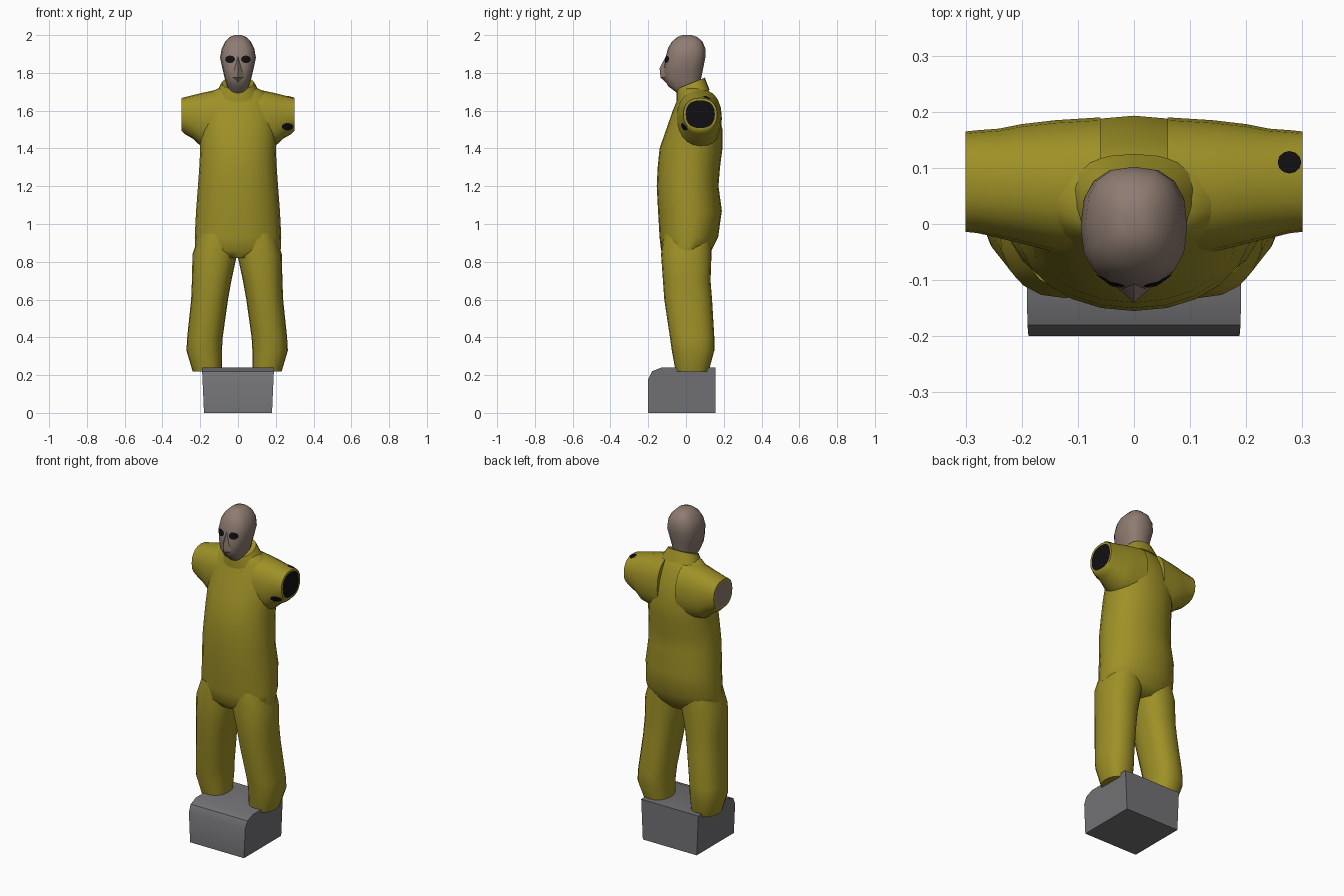
import bpy
import bmesh
from math import cos, sin, pi, radians, copysign
from mathutils import Vector
from mathutils.bvhtree import BVHTree

cube = bpy.data.objects.get("Cube")
if cube:
    bpy.data.objects.remove(cube, do_unlink=True)


def material(name, color):
    mat = bpy.data.materials.new(name)
    mat.use_nodes = True
    rgba = (*color, 1)
    mat.diffuse_color = rgba
    bsdf = next(n for n in mat.node_tree.nodes if n.type == "BSDF_PRINCIPLED")
    bsdf.inputs["Base Color"].default_value = rgba
    return mat


YELLOW = material("mustard cloth", (0.34, 0.28, 0.02))
SKIN = material("dull skin", (0.27, 0.20, 0.165))
GREY = material("stone grey", (0.17, 0.17, 0.18))
BLACK = material("black", (0.005, 0.005, 0.006))


def finish(name, bm, mats, angle=50):
    """Turn a bmesh into a smooth-shaded object."""
    bmesh.ops.recalc_face_normals(bm, faces=bm.faces)
    mesh = bpy.data.meshes.new(name)
    bm.to_mesh(mesh)
    obj = bpy.data.objects.new(name, mesh)
    bpy.context.collection.objects.link(obj)
    for mat in mats:
        mesh.materials.append(mat)
    bpy.ops.object.select_all(action="DESELECT")
    obj.select_set(True)
    bpy.context.view_layer.objects.active = obj
    bpy.ops.object.shade_smooth_by_angle(angle=radians(angle))
    tree = BVHTree.FromBMesh(bm)
    bm.free()
    return tree


def loft(name, rings, mats, axis="z", sides=20, power=2.3, tilt=0, end_inset=0):
    """Skin rounded sections, each given as (height, a_min, a_max, b_min, b_max)."""
    bm = bmesh.new()
    loops = []
    for h, a0, a1, b0, b1 in rings:
        loop = []
        for i in range(sides):
            t = 2 * pi * i / sides
            u = copysign(abs(cos(t)) ** (2 / power), cos(t))
            v = copysign(abs(sin(t)) ** (2 / power), sin(t))
            a = (a0 + a1 + u * (a1 - a0)) / 2
            b = (b0 + b1 + v * (b1 - b0)) / 2
            co = (a, b, h + tilt * b) if axis == "z" else (h, a, b)
            loop.append(bm.verts.new(co))
        loops.append(loop)
    for low, high in zip(loops, loops[1:]):
        for i in range(sides):
            j = (i + 1) % sides
            bm.faces.new((low[i], low[j], high[j], high[i]))
    bm.faces.new(loops[0])
    end = bm.faces.new(loops[-1])
    if end_inset:
        bm.normal_update()
        bmesh.ops.inset_region(bm, faces=[end], thickness=end_inset)
        end.material_index = 1
    return finish(name, bm, mats)


def patch(name, tree, centre, size, direction, mat):
    """Lay a thin round marking onto a surface, seen along a direction."""
    d = Vector(direction)
    right = Vector((1, 0, 0))
    up = d.cross(right)
    bm = bmesh.new()
    mid = None
    rings = []
    for r in (0, 0.5, 1):
        ring = []
        for i in range(12 if r else 1):
            t = pi * i / 6
            start = Vector(centre) + right * size[0] * r * cos(t) + up * size[1] * r * sin(t)
            hit = tree.ray_cast(start - d, d)[0]
            ring.append(bm.verts.new((hit or start) - d * 0.004))
        if r:
            rings.append(ring)
        else:
            mid = ring[0]
    inner, outer = rings
    for i in range(12):
        j = (i + 1) % 12
        bm.faces.new((mid, inner[i], inner[j]))
        bm.faces.new((inner[i], outer[i], outer[j], inner[j]))
    finish(name, bm, [mat])


# Overall body, with the chest leaning back toward the neck
body = [(0.82, 0.16, -0.10, 0.10), (0.86, 0.226, -0.132, 0.135),
        (0.93, 0.229, -0.14, 0.17), (1.07, 0.222, -0.148, 0.19),
        (1.2, 0.212, -0.155, 0.172), (1.3, 0.205, -0.15, 0.18),
        (1.4, 0.2, -0.14, 0.193), (1.5, 0.203, -0.105, 0.193),
        (1.6, 0.2, -0.07, 0.17), (1.66, 0.18, -0.045, 0.145),
        (1.7, 0.14, -0.035, 0.125), (1.725, 0.09, -0.025, 0.105)]
loft("torso", [(z, -w, w, f, b) for z, w, f, b in body], [YELLOW], sides=24, power=2.1)

# Collar, higher at the nape than at the throat
loft("collar", [(1.66, -0.125, 0.125, -0.05, 0.125),
                (1.71, -0.1, 0.1, -0.05, 0.108),
                (1.735, -0.085, 0.085, -0.048, 0.1)], [YELLOW], tilt=0.4)

# Trouser legs and cut-off sleeves
leg = [(0.95, 0, 0.2, -0.12, 0.13), (0.84, 0, 0.236, -0.132, 0.135),
       (0.7, 0.03, 0.239, -0.122, 0.13), (0.6, 0.048, 0.243, -0.115, 0.138),
       (0.4, 0.076, 0.264, -0.085, 0.15), (0.33, 0.08, 0.268, -0.075, 0.15),
       (0.22, 0.08, 0.235, -0.055, 0.12)]
sleeve = [(0.06, -0.05, 0.19, 1.4, 1.715), (0.14, -0.05, 0.185, 1.4, 1.705),
          (0.2, -0.035, 0.178, 1.415, 1.692), (0.24, -0.025, 0.17, 1.452, 1.682),
          (0.28, -0.016, 0.167, 1.475, 1.672), (0.3, -0.014, 0.165, 1.495, 1.667)]
arms = {}
for side, s, end_mat in (("left", 1, BLACK), ("right", -1, SKIN)):
    shift = 0.005 if s < 0 else -0.004
    legs = [(z, s * (a + shift), s * (b + shift), f, k) for z, a, b, f, k in leg]
    loft(side + "_leg", legs, [YELLOW])
    arms[side] = loft(side + "_sleeve", [(s * x, *r) for x, *r in sleeve],
                      [YELLOW, end_mat], axis="x", end_inset=0.012)

# Dark worn spots on the left sleeve
patch("sleeve_front_spot", arms["left"], (0.262, 0, 1.515), (0.03, 0.02), (0, 1, 0), BLACK)
patch("sleeve_top_spot", arms["left"], (0.277, 0.11, 1.6), (0.021, 0.02), (0, 0, -1), BLACK)

# Head and neck
skull = [(1.66, 0.045, -0.02, 0.07), (1.7, 0.046, -0.055, 0.07),
         (1.73, 0.058, -0.095, 0.075), (1.77, 0.07, -0.117, 0.08),
         (1.82, 0.082, -0.118, 0.09), (1.88, 0.095, -0.108, 0.102),
         (1.93, 0.086, -0.096, 0.102), (1.965, 0.068, -0.075, 0.088),
         (1.99, 0.043, -0.045, 0.06), (2.0, 0.02, -0.02, 0.03)]
head = loft("head", [(z, -w, w, f, b) for z, w, f, b in skull], [SKIN], sides=16, power=2.5)

# Nose and upper lip as one wedge
bm = bmesh.new()
for co in ((0, -0.1, 1.9), (0, -0.14, 1.825), (0, -0.135, 1.775), (0, -0.09, 1.735),
           (0.045, -0.1, 1.775), (-0.045, -0.1, 1.775)):
    bm.verts.new(co)
bmesh.ops.convex_hull(bm, input=bm.verts)
finish("nose", bm, [SKIN], 30)

# Dark eyes
for side, s in (("left", 1), ("right", -1)):
    patch(side + "_eye", head, (s * 0.042, 0, 1.872), (0.026, 0.02), (0, 1, 0), BLACK)

# Foot block: side profile swept across, slightly wider at the top
bm = bmesh.new()
profile = [(-0.2, 0), (-0.2, 0.18), (-0.18, 0.22), (-0.13, 0.24), (0.155, 0.24), (0.155, 0)]
ends = [[bm.verts.new((s * (0.18 + 0.045 * z), y, z)) for y, z in profile] for s in (-1, 1)]
for end in ends:
    bm.faces.new(end)
for i in range(len(profile)):
    j = (i + 1) % len(profile)
    bm.faces.new((ends[0][i], ends[0][j], ends[1][j], ends[1][i]))
finish("foot_block", bm, [GREY], 35)
